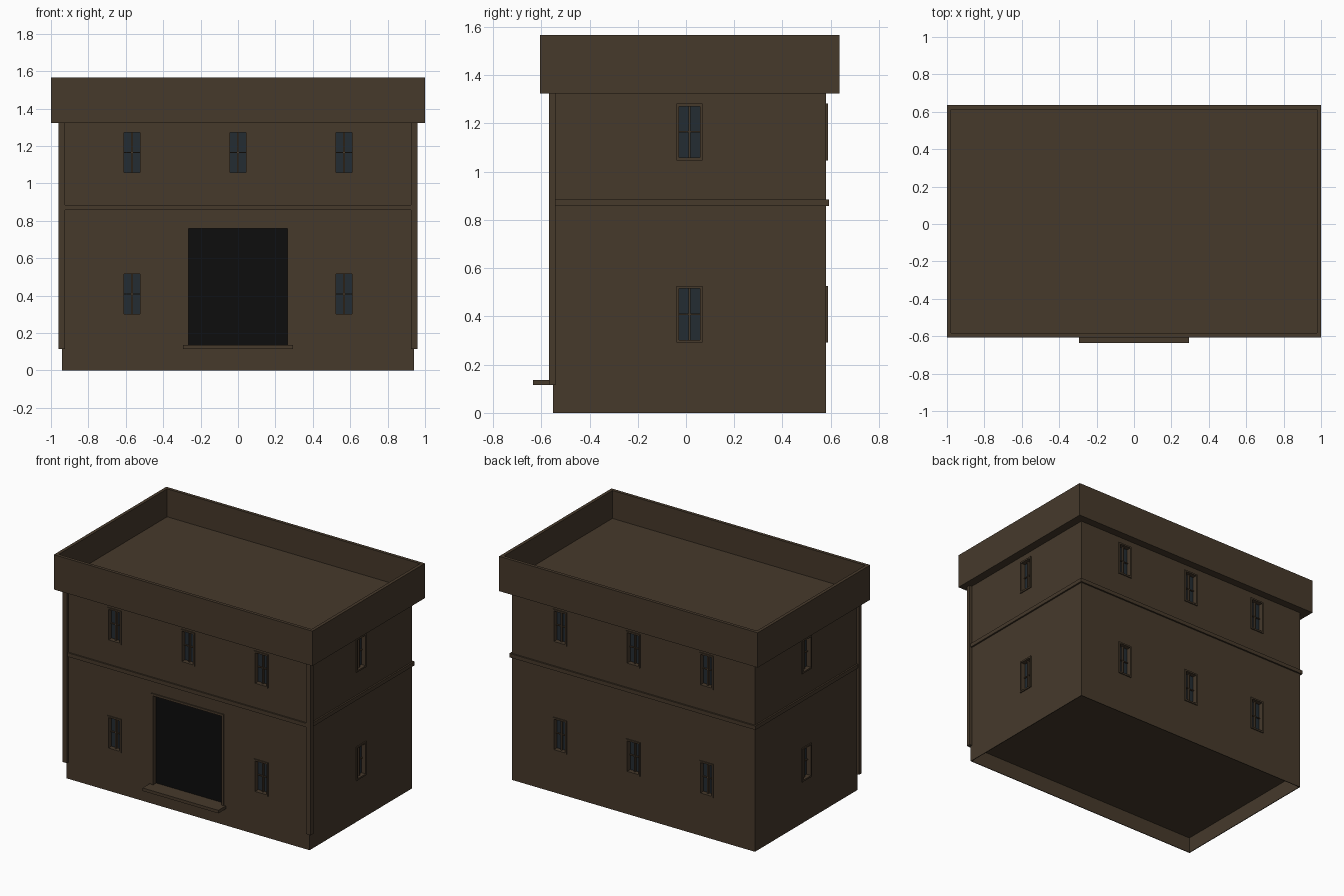
import bpy, bmesh
from math import radians
from mathutils import Matrix, Vector

cube = bpy.data.objects.get("Cube")
if cube:
    bpy.data.objects.remove(cube, do_unlink=True)


def material(name, rgb):
    m = bpy.data.materials.new(name)
    m.use_nodes = True
    m.diffuse_color = (*rgb, 1)
    m.node_tree.nodes["Principled BSDF"].inputs["Base Color"].default_value = (*rgb, 1)
    return m


BROWN = material("brown_plaster", (0.061, 0.041, 0.024))
GLASS = material("dark_blue_glass", (0.017, 0.025, 0.032))
BLACK = material("black_doorway", (0.004, 0.004, 0.004))


def boxes(name, spans, mat, place=Matrix()):
    """One object made of boxes, each given as (x0, x1, y0, y1, z0, z1)."""
    bm = bmesh.new()
    for x0, x1, y0, y1, z0, z1 in spans:
        size = Matrix.Diagonal((x1 - x0, y1 - y0, z1 - z0, 1))
        mid = Matrix.Translation(((x0 + x1) / 2, (y0 + y1) / 2, (z0 + z1) / 2))
        bmesh.ops.create_cube(bm, size=1, matrix=place @ mid @ size)
    me = bpy.data.meshes.new(name)
    bm.to_mesh(me)
    bm.free()
    me.materials.append(mat)
    ob = bpy.data.objects.new(name, me)
    bpy.context.collection.objects.link(ob)
    return ob


def cut(target, cutter):
    cutter.hide_render = True
    mod = target.modifiers.new("cut", 'BOOLEAN')
    mod.operation, mod.solver, mod.object = 'DIFFERENCE', 'EXACT', cutter
    bpy.context.view_layer.objects.active = target
    bpy.ops.object.modifier_apply(modifier=mod.name)
    bpy.data.objects.remove(cutter, do_unlink=True)


# Main walls, hollow underneath
W, FRONT, BACK = 0.94, -0.552, 0.581
MID = (FRONT + BACK) / 2
walls = boxes("walls", [(-W, W, FRONT, BACK, 0, 1.35)], BROWN)
T = 0.005
cut(walls, boxes("base_cutter", [(T - W, W - T, FRONT + T, BACK - T, -0.1, 0.11)], BROWN))

DEPTH, PROUD, RIM = 0.035, 0.007, 0.011


def opening(name, place, half_w, h, filling, rim, bars=False):
    """Recessed opening with a frame and a panel; local -y points outwards."""
    cut(walls, boxes("cutter", [(-half_w, half_w, -0.1, DEPTH, 0, h)], BROWN, place))
    w, y0, y1 = half_w, -PROUD, DEPTH
    frame = [(-w, rim - w, y0, y1, 0, h), (w - rim, w, y0, y1, 0, h),
             (rim - w, w - rim, y0, y1, h - rim, h),
             (rim - w, w - rim, y0, y1, 0, rim)]
    if bars:
        frame += [(-0.005, 0.005, 0.012, y1, rim, h - rim),
                  (rim - w, w - rim, 0.018, y1, h / 2 - 0.003, h / 2 + 0.003)]
    boxes(name + "_frame", frame, BROWN, place)
    boxes(name + "_panel", [(rim - w, w - rim, y1 - 0.008, y1, rim, h - rim)], filling, place)


# Windows on all four sides: (side, wall centre, angle)
sides = [("front", (0, FRONT), 0), ("left", (W, MID), 90),
         ("back", (0, BACK), 180), ("right", (-W, MID), -90)]
for side, (cx, cy), angle in sides:
    for floor, z in (("lower", 0.291), ("upper", 1.047)):
        columns = (-0.567, 0, 0.567) if side in ("front", "back") else (0,)
        for i, u in enumerate(columns):
            if side == "front" and floor == "lower" and u == 0:
                continue  # doorway goes here
            place = (Matrix.Translation((cx, cy, z))
                     @ Matrix.Rotation(radians(angle), 4, 'Z')
                     @ Matrix.Translation((u, 0, 0)))
            opening(f"{side}_{floor}_window_{i + 1}", place, 0.054, 0.235, GLASS, RIM, True)

# Doorway and its step
opening("doorway", Matrix.Translation((0, FRONT, 0.122)), 0.28, 0.651, BLACK, 0.015)
boxes("door_step", [(-0.293, 0.293, -0.635, FRONT + 0.02, 0.116, 0.137)], BROWN)

# Corner posts at the front
for name, s in (("left", 1), ("right", -1)):
    x0, x1 = sorted((s * 0.925, s * 0.96))
    boxes(name + "_corner_post", [(x0, x1, -0.568, -0.54, 0.115, 1.33)], BROWN)

# Band between the floors
boxes("floor_band", [(-0.951, 0.951, -0.562, 0.592, 0.858, 0.885)], BROWN)

# Parapet with sunken roof
parapet = boxes("parapet", [(-1, 1, -0.606, 0.636, 1.324, 1.567)], BROWN)
bm = bmesh.new()
bm.from_mesh(parapet.data)
bm.normal_update()
top = max(bm.faces, key=lambda f: f.calc_center_median().z)
bmesh.ops.inset_region(bm, faces=[top], thickness=0.032)
inner = bmesh.ops.extrude_face_region(bm, geom=[top])["geom"]
bmesh.ops.translate(bm, vec=Vector((0, 0, -0.195)),
                    verts=[v for v in inner if isinstance(v, bmesh.types.BMVert)])
if top.is_valid:
    bmesh.ops.delete(bm, geom=[top], context='FACES_ONLY')
bmesh.ops.recalc_face_normals(bm, faces=bm.faces)
bm.to_mesh(parapet.data)
bm.free()
